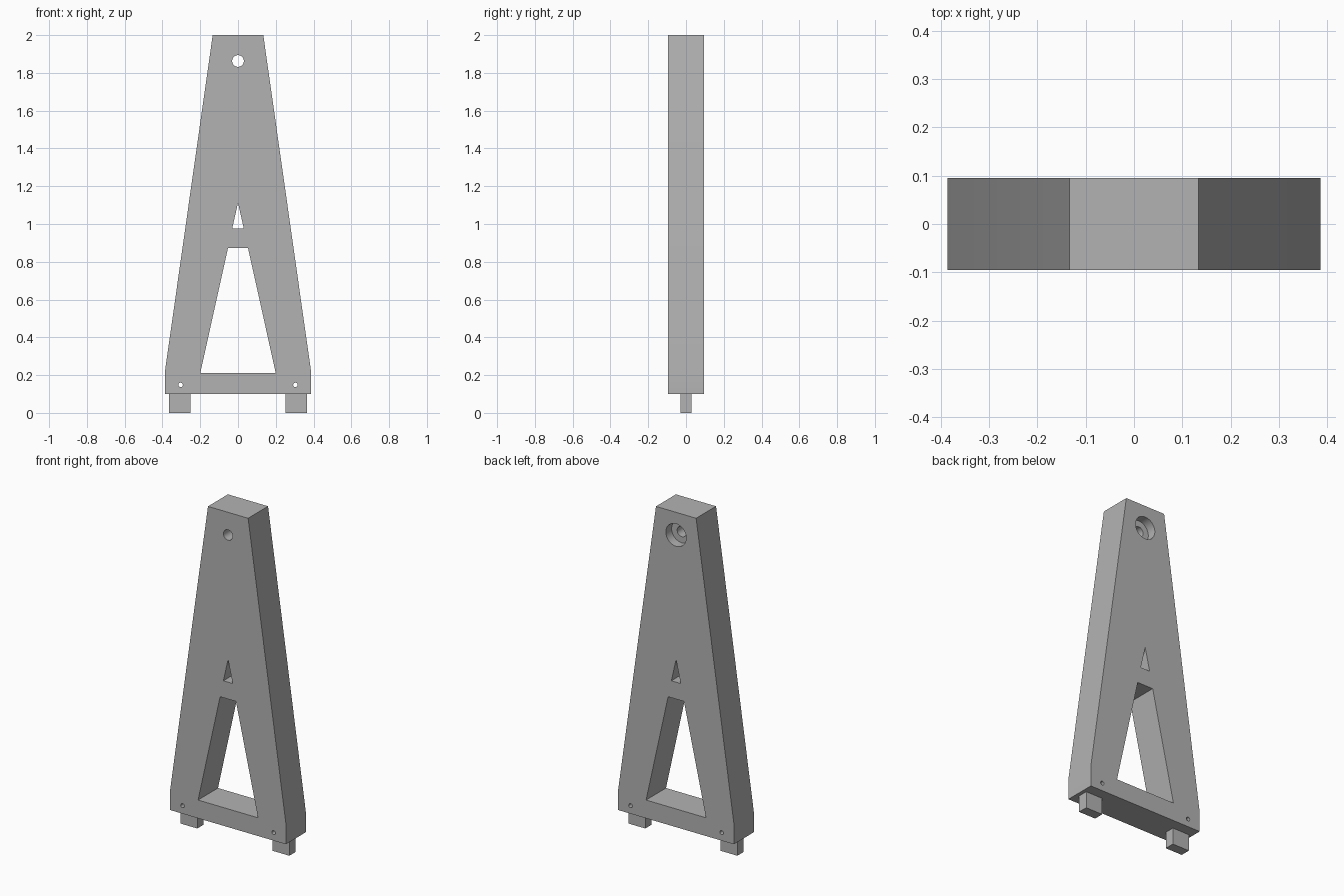
import bpy, bmesh, math

cube = bpy.data.objects.get("Cube")
if cube:
    bpy.data.objects.remove(cube, do_unlink=True)

grey = bpy.data.materials.new("plain grey")
grey.use_nodes = True
colour = (0.45, 0.45, 0.45, 1)
grey.diffuse_color = colour
grey.node_tree.nodes["Principled BSDF"].inputs["Base Color"].default_value = colour

HALF = 0.095  # half the frame thickness


def prism(name, outline, y0, y1):
    """Extrude an (x, z) outline from y0 to y1."""
    bm = bmesh.new()
    face = bm.faces.new([bm.verts.new((x, y0, z)) for x, z in outline])
    new = bmesh.ops.extrude_face_region(bm, geom=[face])["geom"]
    verts = [g for g in new if isinstance(g, bmesh.types.BMVert)]
    bmesh.ops.translate(bm, verts=verts, vec=(0, y1 - y0, 0))
    bmesh.ops.recalc_face_normals(bm, faces=bm.faces)
    mesh = bpy.data.meshes.new(name)
    bm.to_mesh(mesh)
    bm.free()
    mesh.materials.append(grey)
    obj = bpy.data.objects.new(name, mesh)
    bpy.context.collection.objects.link(obj)
    return obj


def mirrored(right_half):
    """Complete a symmetric outline from its +x points."""
    return right_half + [(-x, z) for x, z in reversed(right_half) if x > 0]


def circle(x, z, r, n=48):
    return [(x + r * math.cos(math.tau * i / n), z + r * math.sin(math.tau * i / n))
            for i in range(n)]


# Tapered frame
frame = prism("tapered_frame", mirrored([(0.386, 0.1), (0.386, 0.225), (0.134, 2)]), -HALF, HALF)

# Openings: windows, top bolt hole with recess at the back, base pin holes
cuts = [
    ("large_window", mirrored([(0.2, 0.21), (0.053, 0.873)]), -0.2),
    ("small_window", mirrored([(0.031, 0.975), (0, 1.112)]), -0.2),
    ("bolt_hole", circle(0, 1.863, 0.031), -0.2),
    ("bolt_recess", circle(0, 1.863, 0.068), HALF - 0.055),
    ("left_pin_hole", circle(0.304, 0.148, 0.012, 24), -0.2),
    ("right_pin_hole", circle(-0.304, 0.148, 0.012, 24), -0.2),
]
for name, outline, start in cuts:
    cutter = prism(name + "_cutter", outline, start, 0.2)
    cutter.hide_render = True
    cutter.hide_set(True)
    mod = frame.modifiers.new(name, "BOOLEAN")
    mod.operation = "DIFFERENCE"
    mod.solver = "EXACT"
    mod.object = cutter

# Apply the cuts and remove the cutters
bpy.context.view_layer.update()
result = bpy.data.meshes.new_from_object(frame.evaluated_get(bpy.context.evaluated_depsgraph_get()))
for mod in list(frame.modifiers):
    cutter = mod.object
    frame.modifiers.remove(mod)
    bpy.data.objects.remove(cutter, do_unlink=True)
frame.data = result

# Feet
for side, s in (("left", 1), ("right", -1)):
    prism(side + "_foot", [(s * 0.251, 0), (s * 0.364, 0), (s * 0.364, 0.1), (s * 0.251, 0.1)],
          -0.03, 0.03)

# Smooth the round holes, keep edges sharp
bpy.ops.object.select_all(action="DESELECT")
frame.select_set(True)
bpy.context.view_layer.objects.active = frame
bpy.ops.object.shade_smooth_by_angle(angle=math.radians(30))
